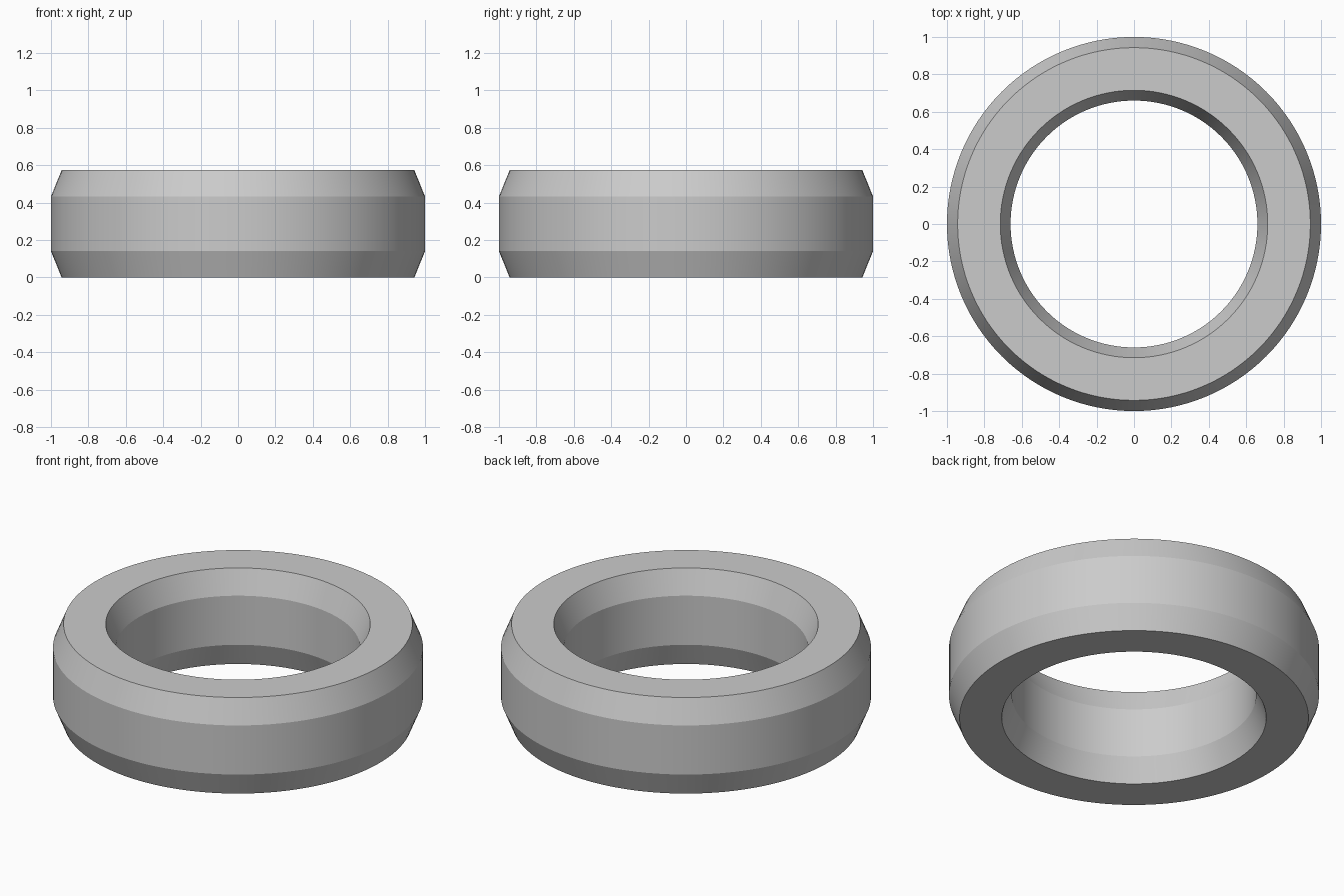
import bpy
import bmesh
import math

cube = bpy.data.objects.get("Cube")
if cube:
    bpy.data.objects.remove(cube, do_unlink=True)

# Plain grey material
GREY = (0.6, 0.6, 0.6, 1.0)
mat = bpy.data.materials.new("plain grey")
mat.use_nodes = True
mat.diffuse_color = GREY
mat.node_tree.nodes["Principled BSDF"].inputs["Base Color"].default_value = GREY

# Ring dimensions
HEIGHT, BEVEL = 0.573, 0.14
OUTER, OUTER_RIM = 1.0, 0.943
INNER, INNER_RIM = 0.66, 0.715
SEGMENTS = 128

# Closed cross-section as (radius, height), counter-clockwise
profile = [
    (INNER_RIM, 0), (OUTER_RIM, 0),
    (OUTER, BEVEL), (OUTER, HEIGHT - BEVEL),
    (OUTER_RIM, HEIGHT), (INNER_RIM, HEIGHT),
    (INNER, HEIGHT - BEVEL), (INNER, BEVEL),
]

# Spin the cross-section into a ring
bm = bmesh.new()
verts = [bm.verts.new((r, 0, z)) for r, z in profile]
edges = [bm.edges.new((a, b)) for a, b in zip(verts, verts[1:] + verts[:1])]
bmesh.ops.spin(bm, geom=verts + edges, cent=(0, 0, 0), axis=(0, 0, 1),
               angle=math.tau, steps=SEGMENTS, use_duplicate=False)
bmesh.ops.remove_doubles(bm, verts=bm.verts, dist=0.0001)
bmesh.ops.recalc_face_normals(bm, faces=bm.faces)

mesh = bpy.data.meshes.new("chamfered_ring")
bm.to_mesh(mesh)
bm.free()
mesh.materials.append(mat)
ring = bpy.data.objects.new("chamfered_ring", mesh)
bpy.context.collection.objects.link(ring)

# Smooth around the ring, crisp at the chamfers
bpy.ops.object.select_all(action="DESELECT")
ring.select_set(True)
bpy.context.view_layer.objects.active = ring
bpy.ops.object.shade_smooth_by_angle(angle=math.radians(15))
